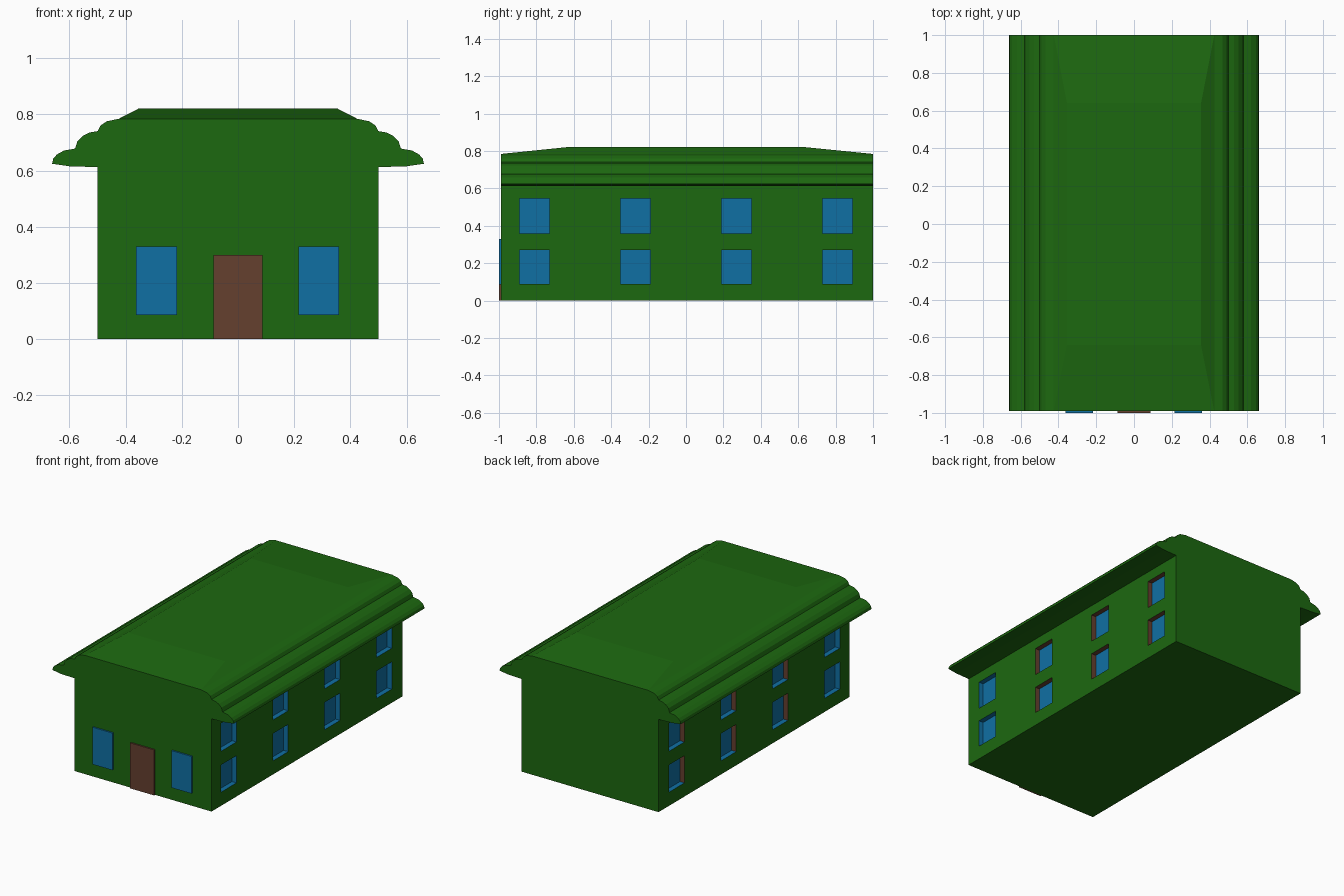
import bpy, bmesh

if "Cube" in bpy.data.objects:
    bpy.data.objects.remove(bpy.data.objects["Cube"])

def material(name, rgb):
    m = bpy.data.materials.new(name)
    m.diffuse_color = (*rgb, 1)
    m.use_nodes = True
    m.node_tree.nodes["Principled BSDF"].inputs["Base Color"].default_value = m.diffuse_color
    return m

green = material("green", (0.012, 0.138, 0.005))
blue = material("blue", (0.005, 0.16, 0.37))
brown = material("brown", (0.13, 0.05, 0.028))

Y0, Y1, EAVE = -0.99, 1.0, 0.612

def finish(bm, name, mats):
    me = bpy.data.meshes.new(name)
    bm.to_mesh(me)
    bm.free()
    for m in mats:
        me.materials.append(m)
    ob = bpy.data.objects.new(name, me)
    bpy.context.collection.objects.link(ob)
    return ob

# House shell: gable outline with three scalloped roof tiers
half = [(0.5, 0), (0.5, EAVE), (0.6, 0.615), (0.662, 0.624), (0.658, 0.642),
        (0.645, 0.657), (0.62, 0.671), (0.58, 0.678), (0.572, 0.704),
        (0.553, 0.723), (0.53, 0.735), (0.5, 0.74), (0.49, 0.76),
        (0.468, 0.775), (0.425, 0.784)]
outline = half + [(-x, z) for x, z in reversed(half)]
bm = bmesh.new()
front = [bm.verts.new((x, Y0, z)) for x, z in outline]
back = [bm.verts.new((x, Y1, z)) for x, z in outline]
bm.faces.new(front)
bm.faces.new(back[::-1])
n, top = len(outline), len(half) - 1
for i in range(n):
    j = (i + 1) % n
    if i in (0, top, n - 2):      # side walls and crown are made separately
        continue
    bm.faces.new((front[j], front[i], back[i], back[j]))

# Roof crown: low hipped top
rim = [front[top + 1], front[top], back[top], back[top + 1]]
flat = [bm.verts.new((x, y, 0.82)) for x, y in
        ((-0.355, -0.64), (0.355, -0.64), (0.355, 0.64), (-0.355, 0.64))]
bm.faces.new(flat)
for i in range(4):
    j = (i + 1) % 4
    bm.faces.new((rim[i], rim[j], flat[j], flat[i]))
finish(bm, "walls_and_roof", [green])

# Side walls: grid with recessed windows
ys = [Y0, -0.89, -0.73, -0.35, -0.19, 0.19, 0.35, 0.73, 0.89, Y1]
zs = [0, 0.09, 0.27, 0.36, 0.545, EAVE]
DEPTH = 0.033

def side_wall(s, name):
    bm = bmesh.new()

    def quad(pts, mat):
        f = bm.faces.new([bm.verts.new((s * x, y, z)) for x, y, z in pts[::s]])
        f.material_index = mat

    for a in range(len(ys) - 1):
        for b in range(len(zs) - 1):
            loop = [(ys[a], zs[b]), (ys[a + 1], zs[b]),
                    (ys[a + 1], zs[b + 1]), (ys[a], zs[b + 1])]
            outer = [(0.5, *p) for p in loop]
            if a % 2 == 0 or b % 2 == 0:
                quad(outer, 0)
                continue
            inner = [(0.5 - DEPTH, *p) for p in loop]
            quad(inner, 1)
            # sill, back jamb, head, front jamb
            for i in range(4):
                j = (i + 1) % 4
                mat = 2 if i >= 2 and a > 1 else 1
                quad([outer[i], outer[j], inner[j], inner[i]], mat)
    finish(bm, name, [green, blue, brown])

side_wall(1, "right_wall")
side_wall(-1, "left_wall")

# Front door and windows: thin raised panels
def panel(name, x0, x1, z0, z1, mat):
    bm = bmesh.new()
    bmesh.ops.create_cube(bm, size=1)
    for v in bm.verts:
        v.co = (x0 if v.co.x < 0 else x1,
                -1.0 if v.co.y < 0 else Y0,
                z0 if v.co.z < 0 else z1)
    finish(bm, name, [mat])

panel("door", -0.088, 0.088, 0, 0.30, brown)
panel("front_window_right", 0.215, 0.36, 0.085, 0.33, blue)
panel("front_window_left", -0.363, -0.218, 0.085, 0.33, blue)
